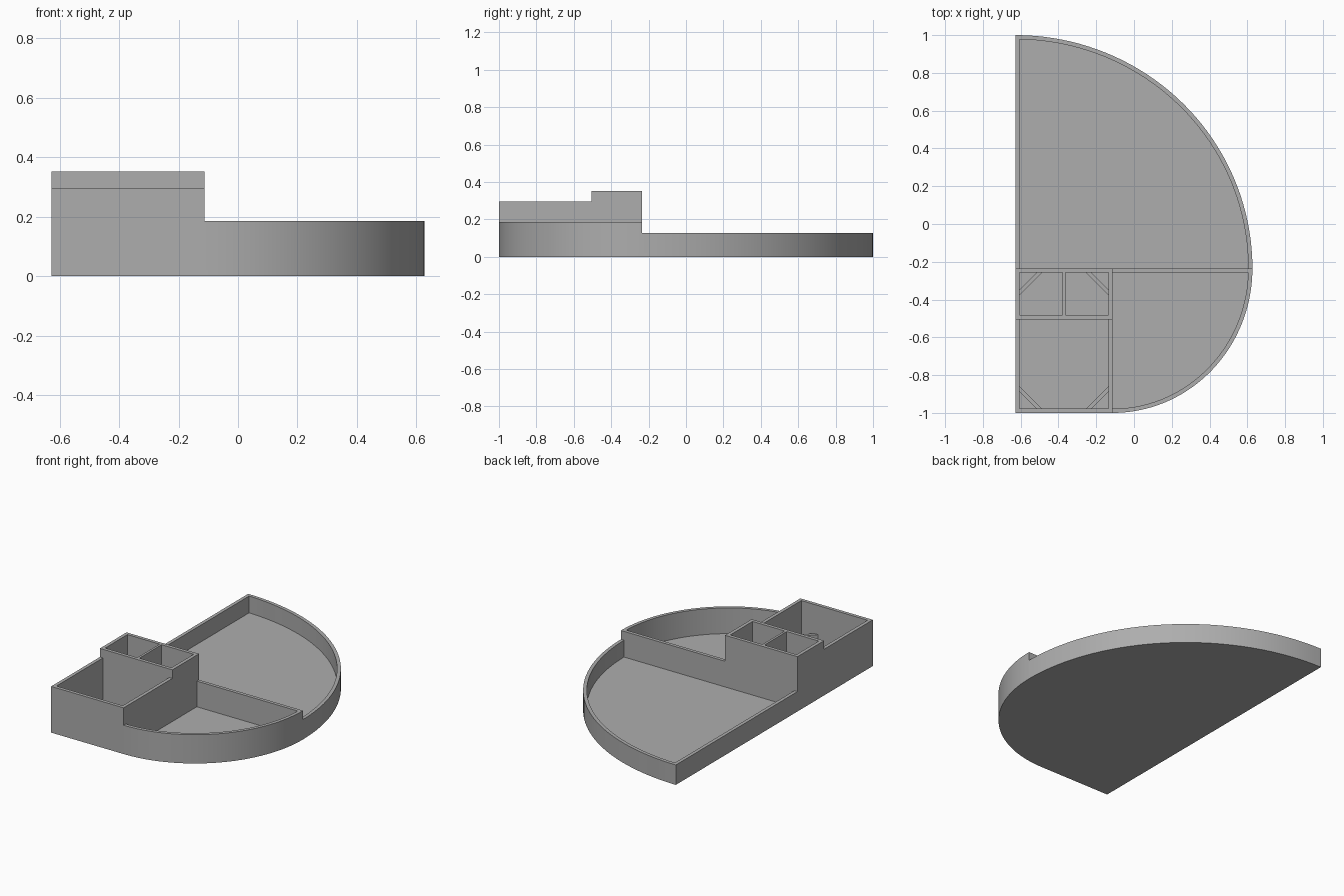
import bpy
import bmesh
from math import cos, sin, pi, radians

if "Cube" in bpy.data.objects:
    bpy.data.objects.remove(bpy.data.objects["Cube"], do_unlink=True)

grey = bpy.data.materials.new("plain_grey")
grey.use_nodes = True
colour = (0.42, 0.42, 0.42, 1)
grey.diffuse_color = colour
grey.node_tree.nodes["Principled BSDF"].inputs["Base Color"].default_value = colour

T = 0.022                      # wall thickness
LEFT, RIGHT = -0.628, 0.627    # tray extents in x
BOX = -0.113                   # outer side of the storage box
SPLIT = -0.235                 # back face of the cross wall
MID = -0.505                   # front face of the small compartments
FLOOR, BACK_H, FRONT_H, BOX_H, SMALL_H = 0.02, 0.128, 0.185, 0.297, 0.352


def prism(name, points, z0, z1):
    """Extrude a flat outline from z0 to z1."""
    bm = bmesh.new()
    face = bm.faces.new([bm.verts.new((x, y, z0)) for x, y in points])
    top = bmesh.ops.extrude_face_region(bm, geom=[face])["geom"]
    bmesh.ops.translate(bm, vec=(0, 0, z1 - z0),
                        verts=[v for v in top if isinstance(v, bmesh.types.BMVert)])
    bmesh.ops.recalc_face_normals(bm, faces=bm.faces)
    mesh = bpy.data.meshes.new(name)
    bm.to_mesh(mesh)
    bm.free()
    mesh.materials.append(grey)
    obj = bpy.data.objects.new(name, mesh)
    bpy.context.collection.objects.link(obj)
    return obj


def wall(name, x0, x1, y0, y1, height):
    return prism(name, [(x0, y0), (x1, y0), (x1, y1), (x0, y1)], FLOOR, height)


def arc(cx, rx, ry, start, end, steps=40):
    """Quarter ellipse centred on the cross wall."""
    angles = [start + (end - start) * i / steps for i in range(steps + 1)]
    return [(cx + rx * cos(a), SPLIT + ry * sin(a)) for a in angles]


def front_arc(inset):
    return arc(BOX, RIGHT - BOX - inset, 1 + SPLIT - inset, -pi / 2, 0)


def back_arc(inset):
    return arc(LEFT, RIGHT - LEFT - inset, 1 - SPLIT - inset, 0, pi / 2)


# Base plate and curved rims
curved = [
    prism("base_plate", [(LEFT, -1)] + front_arc(0) + back_arc(0)[1:], 0, FLOOR),
    prism("front_rim", front_arc(0) + front_arc(T)[::-1], FLOOR, FRONT_H),
    prism("back_rim", back_arc(0) + back_arc(T)[::-1], FLOOR, BACK_H),
]
for obj in curved:
    bpy.ops.object.select_all(action="DESELECT")
    obj.select_set(True)
    bpy.context.view_layer.objects.active = obj
    bpy.ops.object.shade_smooth_by_angle(angle=radians(30))

# Straight tray walls
wall("back_side_wall", LEFT, LEFT + T, SPLIT, 1 - T, BACK_H)
wall("cross_wall", BOX, RIGHT - T, SPLIT - T, SPLIT, FRONT_H)

# Large front compartment
wall("box_front_wall", LEFT, BOX, -1, -1 + T, BOX_H)
for side, x in (("outer", LEFT), ("inner", BOX - T)):
    wall("box_" + side + "_wall", x, x + T, -1 + T, MID, BOX_H)
    wall("small_" + side + "_wall", x, x + T, MID + T, SPLIT - T, SMALL_H)

# Two small compartments
wall("small_front_wall", LEFT, BOX, MID, MID + T, SMALL_H)
wall("small_back_wall", LEFT, BOX, SPLIT - T, SPLIT, SMALL_H)
centre = (LEFT + BOX) / 2
wall("small_divider", centre - T / 3, centre + T / 3, MID + T, SPLIT - T, SMALL_H)

# Low diagonal walls across the box corners
for label, y, sy in (("front", -1 + T, 1), ("back", SPLIT - T, -1)):
    for side, x, sx in (("outer", LEFT + T, 1), ("inner", BOX - T, -1)):
        near, far = 0.09, 0.12
        prism(label + "_" + side + "_corner_web",
              [(x + sx * near, y), (x + sx * far, y), (x, y + sy * far), (x, y + sy * near)],
              FLOOR, 0.11)
